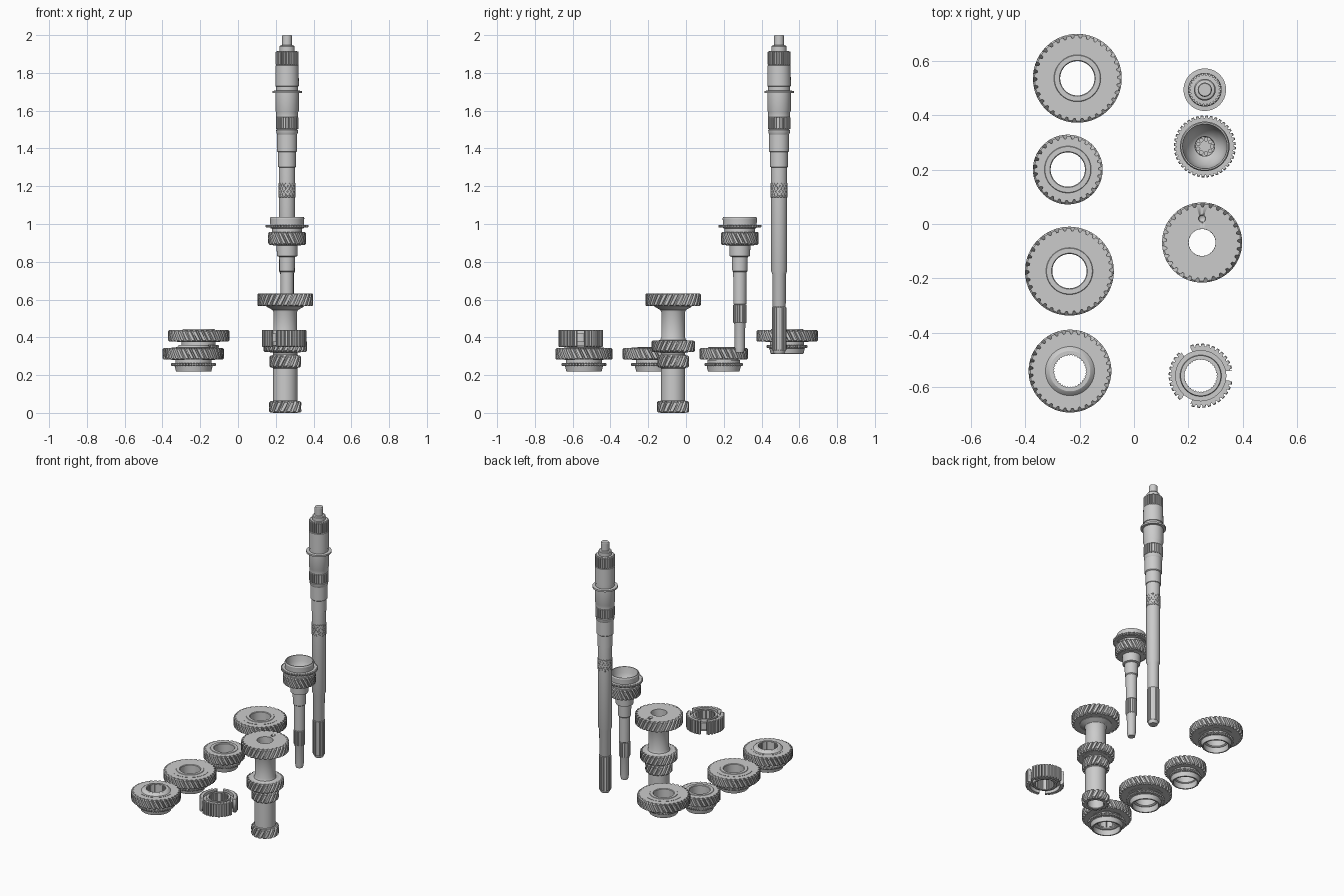
import bpy, bmesh
from math import sin, cos, pi, tan, radians
from mathutils import Matrix, Vector


def skin(bm, rings, closed=True):
    """Quads between successive rings of points, wrapping round."""
    vs = [[bm.verts.new(p) for p in r] for r in rings]
    n = len(vs[0])
    for k in range(len(vs) if closed else len(vs) - 1):
        a, b = vs[k], vs[(k + 1) % len(vs)]
        for i in range(n):
            bm.faces.new((a[i], a[(i + 1) % n], b[(i + 1) % n], b[i]))


def lathe(bm, c, prof, segs=64):
    """Revolve a profile of (radius, z) round the vertical axis at c."""
    skin(bm, [[(c[0] + max(r, 1e-7) * cos(2 * pi * i / segs),
                c[1] + max(r, 1e-7) * sin(2 * pi * i / segs), z)
               for i in range(segs)] for r, z in prof])


def teeth(bm, c, ro, rr, n, z0, z1, ri, lean=0, ch=0.006):
    """Toothed ring: tip ro, root rr, bore ri; lean is the helix angle in degrees."""
    shape = [(0.0, 0), (0.24, 0), (0.36, 1), (0.88, 1)]

    def ring(z, tip, inner=False):
        tw = (z - z0) * tan(radians(lean)) / ro
        out = []
        for i in range(n):
            for f, t in shape:
                a = 2 * pi * (i + f) / n + tw
                r = ri if inner else (tip if t else rr)
                out.append((c[0] + r * cos(a), c[1] + r * sin(a), z))
        return out
    low = ro - min(ch, (ro - rr) * 0.6)
    mids = [z0 + ch + (z1 - z0 - 2 * ch) * k / 4 for k in range(5)]
    skin(bm, [ring(z0, 0, True), ring(z0, low)] + [ring(z, ro) for z in mids]
         + [ring(z1, low), ring(z1, 0, True)])


def finish(name, bm):
    bmesh.ops.remove_doubles(bm, verts=bm.verts, dist=1e-6)
    bmesh.ops.recalc_face_normals(bm, faces=bm.faces)
    me = bpy.data.meshes.new(name)
    bm.to_mesh(me)
    bm.free()
    ob = bpy.data.objects.new(name, me)
    bpy.context.collection.objects.link(ob)
    bpy.ops.object.select_all(action='DESELECT')
    ob.select_set(True)
    bpy.context.view_layer.objects.active = ob
    bpy.ops.object.shade_smooth_by_angle(angle=radians(30))
    return ob


def cut(ob, bm):
    cutter = finish("cutter", bm)
    cutter.hide_render = True
    bpy.context.view_layer.objects.active = ob
    m = ob.modifiers.new("cut", 'BOOLEAN')
    m.operation, m.object, m.solver = 'DIFFERENCE', cutter, 'EXACT'
    # boolean has to act before any shading modifier
    bpy.ops.object.modifier_move_to_index(modifier=m.name, index=0)
    bpy.ops.object.modifier_apply(modifier=m.name)
    bpy.data.objects.remove(cutter)


# Loose speed gears: helical rim, neck, dog ring and hollow synchro cone
def speed_gear(name, c, R, n, top, bore, cone, dog, raised=False):
    bm = bmesh.new()
    z = top - 0.062
    root = R - 0.015
    if raised:
        face = [(bore, top + 0.015), (0.074, top + 0.015), (0.079, top + 0.012), (0.09, top)]
    else:
        face = [(bore, top - 0.001), (bore + 0.003, top + 0.003), (0.084, top + 0.003),
                (0.086, top)]
    lathe(bm, c, face + [
        (root - 0.032, top), (root - 0.034, top - 0.006), (root - 0.036, z + 0.006),
        (root - 0.034, z - 0.002), (cone - 0.004, z - 0.002), (cone - 0.004, z - 0.02),
        (cone + 0.003, z - 0.02), (cone + 0.003, z - 0.035),
        (cone, z - 0.036), (cone - 0.006, z - 0.062), (cone - 0.009, z - 0.065),
        (cone - 0.017, z - 0.065), (cone - 0.02, z - 0.03), (bore + 0.006, z - 0.03), (bore, z - 0.026)])
    teeth(bm, c, R, root, n, z, top - 0.002, root - 0.04, -27)
    teeth(bm, c, dog, dog - 0.008, 42, z - 0.034, z - 0.019, cone - 0.008, 0, 0.003)
    if raised:
        teeth(bm, c, bore + 0.004, bore - 0.003, 36, z - 0.02, top + 0.012, bore + 0.006)
    return finish(name, bm)


speed_gear("speed_gear_back", (-0.208, 0.535), 0.163, 34, 0.44, 0.063, 0.094, 0.108)
speed_gear("speed_gear_small", (-0.243, 0.2), 0.128, 27, 0.345, 0.063, 0.09, 0.102)
speed_gear("speed_gear_middle", (-0.237, -0.173), 0.163, 34, 0.345, 0.063, 0.097, 0.118)
speed_gear("speed_gear_front", (-0.235, -0.54), 0.152, 33, 0.345, 0.06, 0.1, 0.119, True)

# Output shaft
C = (0.26, 0.493)
bm = bmesh.new()
lathe(bm, C, [(0, 2.0), (0.023, 2.0), (0.026, 1.995), (0.026, 1.947), (0.036, 1.945),
              (0.04, 1.94), (0.04, 1.916), (0.053, 1.915), (0.053, 1.842), (0.061, 1.84),
              (0.062, 1.73), (0.058, 1.728), (0.058, 1.706), (0.078, 1.705), (0.078, 1.694),
              (0.062, 1.693), (0.062, 1.60), (0.058, 1.59), (0.058, 1.567), (0.053, 1.565),
              (0.053, 1.5), (0.058, 1.498), (0.056, 1.48), (0.053, 1.475), (0.053, 1.385),
              (0.047, 1.38), (0.047, 1.302), (0.043, 1.30), (0.043, 0.752), (0.036, 0.735),
              (0.035, 0.565), (0.033, 0.56), (0.033, 0.325), (0.026, 0.312), (0, 0.312)])
teeth(bm, C, 0.061, 0.053, 26, 1.842, 1.913, 0.045, 0, 0.003)
teeth(bm, C, 0.06, 0.052, 26, 1.502, 1.566, 0.045, 0, 0.003)
for s in (-1, 1):
    teeth(bm, C, 0.0455, 0.041, 16, 1.14, 1.218, 0.035, 30 * s, 0.002)
teeth(bm, C, 0.038, 0.032, 16, 0.33, 0.562, 0.025, 0, 0.003)
finish("output_shaft", bm)

# Input shaft with its gear, dog ring and bearing cup
C = (0.26, 0.285)
bm = bmesh.new()
lathe(bm, C, [(0, 0.9), (0.035, 0.9), (0.036, 0.935), (0.045, 0.94), (0.068, 0.975), (0.076, 1.0),
              (0.082, 1.038), (0.087, 1.038), (0.091, 1.03), (0.089, 0.998), (0.089, 0.978),
              (0.08, 0.976), (0.08, 0.888), (0.056, 0.886), (0.054, 0.83), (0.042, 0.826),
              (0.04, 0.75), (0.035, 0.745), (0.034, 0.577), (0.031, 0.575), (0.031, 0.475),
              (0.029, 0.47), (0.027, 0.345), (0.022, 0.32), (0, 0.32)])
teeth(bm, C, 0.1, 0.087, 24, 0.89, 0.958, 0.07, -27)
teeth(bm, C, 0.114, 0.105, 40, 0.982, 0.996, 0.085, 0, 0.003)
teeth(bm, C, 0.035, 0.03, 18, 0.475, 0.575, 0.022, 0, 0.003)
for k in range(9):
    a = 2 * pi * k / 9
    lathe(bm, (C[0] + 0.026 * cos(a), C[1] + 0.026 * sin(a)),
          [(0, 0.895), (0.008, 0.895), (0.008, 0.93), (0, 0.93)], 12)
finish("input_shaft", bm)

# Cluster gear: hollow tube with three small gears and a large flared one
C = (0.25, -0.068)
bm = bmesh.new()
lathe(bm, C, [(0.05, 0.62), (0.05, 0.004), (0.054, 0.0), (0.066, 0.0), (0.068, 0.062),
              (0.064, 0.066), (0.064, 0.236), (0.068, 0.24), (0.068, 0.305), (0.064, 0.31),
              (0.064, 0.318), (0.085, 0.322), (0.085, 0.382), (0.068, 0.386), (0.063, 0.4),
              (0.063, 0.535), (0.068, 0.545), (0.098, 0.562), (0.1, 0.575), (0.07, 0.6)])
for R, n, z0, z1 in ((0.085, 15, 0.0, 0.062), (0.084, 17, 0.24, 0.303), (0.115, 25, 0.322, 0.382)):
    teeth(bm, C, R, R - 0.015, n, z0 + 0.001, z1, 0.057, 27)
finish("cluster_shaft", bm)
bm = bmesh.new()
teeth(bm, C, 0.147, 0.131, 29, 0.565, 0.633, 0.0495, 27)
big = finish("cluster_large_gear", bm)
bm = bmesh.new()
lathe(bm, (0.25, 0.02), [(0, 0.606), (0.012, 0.615), (0.0145, 0.65), (0, 0.65)], 24)
cut(big, bm)

# Synchro hub: splined rim with three key slots, recessed web and splined bore
C = (0.245, -0.557)
bm = bmesh.new()
teeth(bm, C, 0.118, 0.108, 36, 0.35, 0.44, 0.092, 0, 0.003)
rim = finish("synchro_hub_rim", bm)
bm = bmesh.new()
for k in range(3):
    m = (Matrix.Translation((C[0], C[1], 0.4)) @ Matrix.Rotation(2 * pi * k / 3, 4, 'Z')
         @ Matrix.Translation((0.11, 0, 0)) @ Matrix.Diagonal((0.05, 0.036, 0.2, 1)))
    bmesh.ops.create_cube(bm, size=1, matrix=m)
cut(rim, bm)
bm = bmesh.new()
lathe(bm, C, [(0.063, 0.357), (0.074, 0.357), (0.076, 0.375), (0.094, 0.375), (0.094, 0.42),
              (0.076, 0.42), (0.074, 0.437), (0.063, 0.437)])
teeth(bm, C, 0.064, 0.058, 36, 0.36, 0.434, 0.067)
finish("synchro_hub_web", bm)
